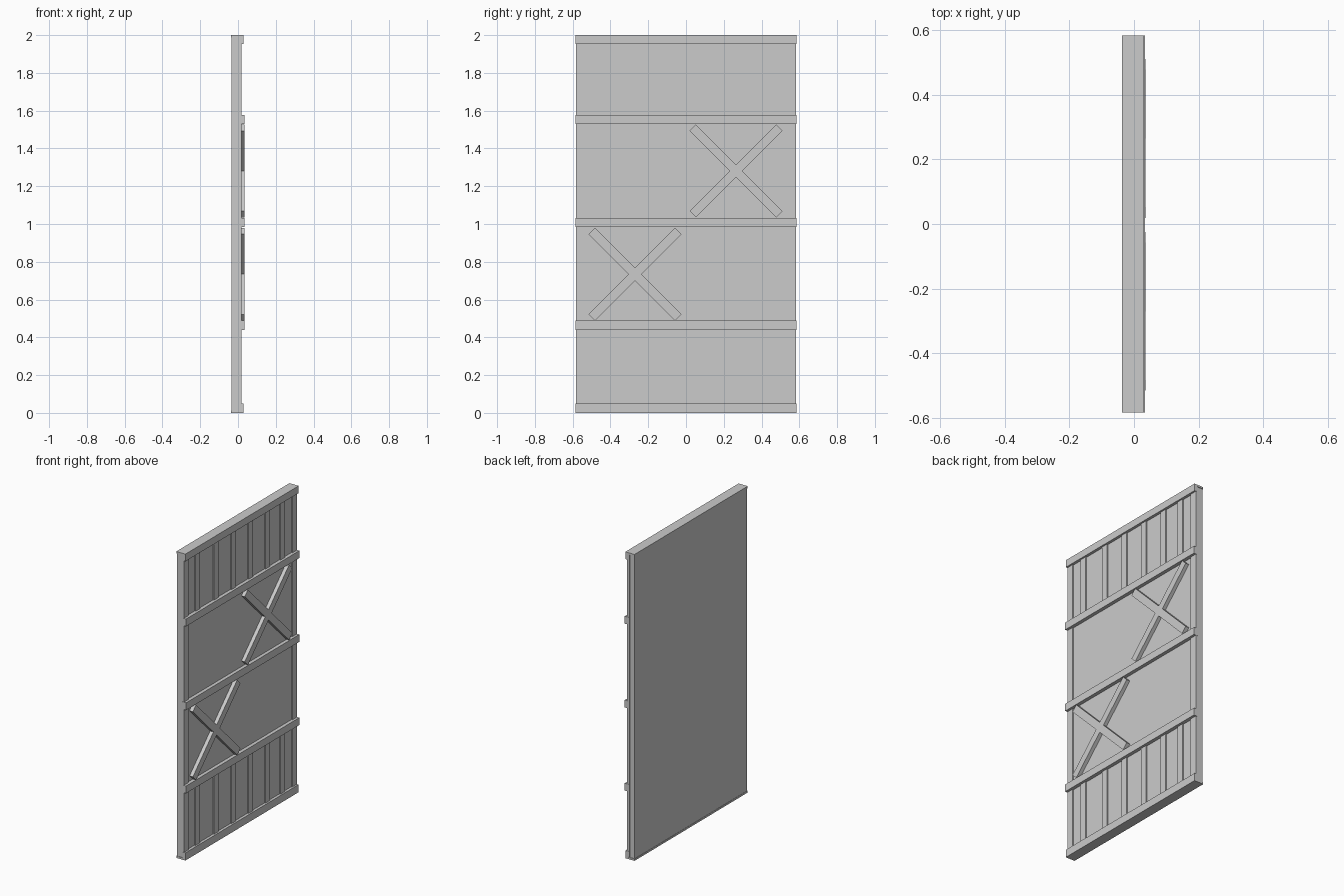
import bpy, bmesh, math

if "Cube" in bpy.data.objects:
    bpy.data.objects.remove(bpy.data.objects["Cube"])


def extrude_profile(name, pts, x0, x1):
    """Extrude a closed (y, z) outline from x0 to x1."""
    bm = bmesh.new()
    face = bm.faces.new([bm.verts.new((x0, y, z)) for y, z in pts])
    res = bmesh.ops.extrude_face_region(bm, geom=[face])
    verts = [v for v in res["geom"] if isinstance(v, bmesh.types.BMVert)]
    bmesh.ops.translate(bm, verts=verts, vec=(x1 - x0, 0, 0))
    bmesh.ops.recalc_face_normals(bm, faces=bm.faces)
    mesh = bpy.data.meshes.new(name)
    bm.to_mesh(mesh)
    bm.free()
    ob = bpy.data.objects.new(name, mesh)
    bpy.context.collection.objects.link(ob)
    return ob


def board(name, x, y, z):
    return extrude_profile(name, [(y[0], z[0]), (y[1], z[0]), (y[1], z[1]), (y[0], z[1])], *x)


def cross(name, cy, cz, half_len, half_w):
    """X brace: a plus outline turned by 45 degrees."""
    pts = []
    for i in range(4):
        a = math.radians(45 + 90 * i)
        c, s = math.cos(a), math.sin(a)
        for u, v in ((half_w, -half_w), (half_len, -half_w), (half_len, half_w)):
            pts.append((cy + u * c - v * s, cz + u * s + v * c))
    return extrude_profile(name, pts, 0.010, 0.035)


# Door slab and thin caps closing its top and bottom
board("door_panel", (-0.035, 0.011), (-0.58, 0.58), (0.01, 1.99))
board("bottom_cap", (-0.037, 0.018), (-0.584, 0.584), (0.0, 0.012))
board("top_cap", (-0.037, 0.018), (-0.584, 0.584), (1.988, 2.0))

# Side stiles
for side, y in (("left", (-0.582, -0.535)), ("right", (0.535, 0.582))):
    board(side + "_stile", (0.0, 0.018), y, (0.01, 1.99))

# Horizontal rails
for name, z0, z1, front in (("bottom_rail", 0.0, 0.05, 0.029), ("lower_rail", 0.44, 0.488, 0.034),
                            ("middle_rail", 0.983, 1.031, 0.034), ("upper_rail", 1.53, 1.578, 0.034),
                            ("top_rail", 1.953, 2.0, 0.029)):
    board(name, (0.008, front), (-0.584, 0.584), (z0, z1))

# Vertical battens in the top and bottom fields
for field, z in (("lower", (0.04, 0.45)), ("upper", (1.57, 1.96))):
    for i, y in enumerate((-0.44, -0.248, -0.07, 0.107, 0.283, 0.437)):
        board(f"{field}_batten_{i + 1}", (0.0, 0.018), (y - 0.023, y + 0.023), z)

# X braces
cross("lower_cross_brace", -0.27, 0.734, 0.324, 0.0235)
cross("upper_cross_brace", 0.265, 1.281, 0.324, 0.0235)
